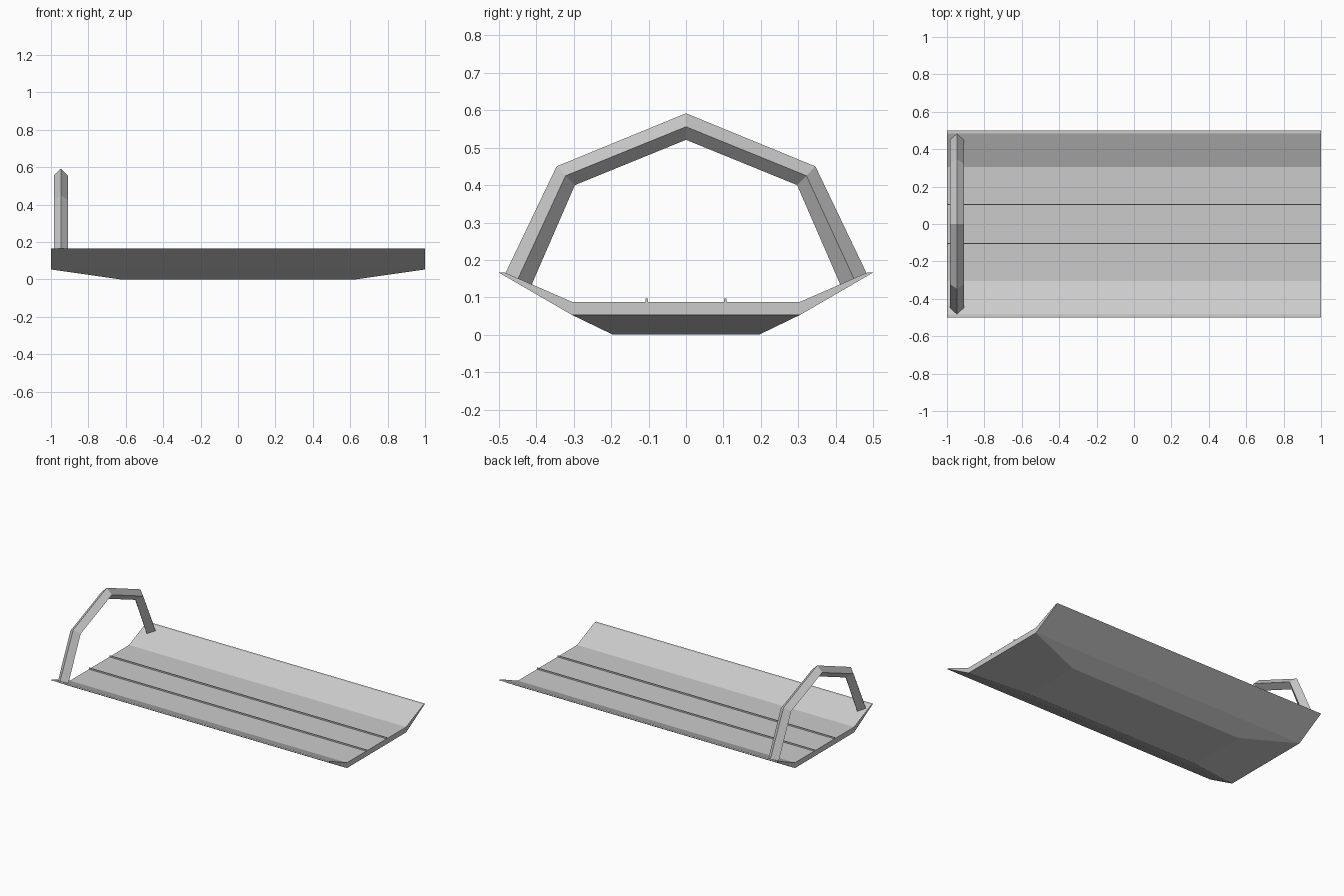
import bpy
import bmesh

if "Cube" in bpy.data.objects:
    bpy.data.objects.remove(bpy.data.objects["Cube"])

grey = bpy.data.materials.new("light_grey")
grey.use_nodes = True
colour = (0.6, 0.6, 0.6, 1)
grey.diffuse_color = colour
grey.node_tree.nodes["Principled BSDF"].inputs["Base Color"].default_value = colour


def finish(name, bm):
    bmesh.ops.recalc_face_normals(bm, faces=bm.faces)
    mesh = bpy.data.meshes.new(name)
    bm.to_mesh(mesh)
    bm.free()
    mesh.materials.append(grey)
    obj = bpy.data.objects.new(name, mesh)
    bpy.context.collection.objects.link(obj)
    return obj


def loft(bm, rings):
    """Join closed rings of points in order and cap both ends."""
    loops = [[bm.verts.new(p) for p in ring] for ring in rings]
    for a, b in zip(loops, loops[1:]):
        for i in range(len(a)):
            j = (i + 1) % len(a)
            bm.faces.new((a[i], a[j], b[j], b[i]))
    bm.faces.new(loops[0])
    bm.faces.new(loops[-1])


# Tray: open-ended trough with a flared rim and a tapered underside
half = [(0.305, 0.053), (0.5, 0.166), (0.484, 0.166), (0.305, 0.088)]
section = half + [(-y, z) for y, z in reversed(half)]
bm = bmesh.new()
loft(bm, [[(x, y, z) for y, z in section] for x in (-1, 1)])
bm.faces.ensure_lookup_table()
bottom = next(f for f in bm.faces if all(v.co.z < 0.06 for v in f.verts))
outer = list(bottom.verts)
bm.faces.remove(bottom)
inner = [bm.verts.new((v.co.x * 0.63, v.co.y * 0.64, 0)) for v in outer]
for i in range(4):
    j = (i + 1) % 4
    bm.faces.new((outer[i], outer[j], inner[j], inner[i]))
bm.faces.new(inner)
finish("tray", bm)

# Two thin rails running along the floor
for side, y in (("right", -0.105), ("left", 0.105)):
    bm = bmesh.new()
    w = 0.003
    profile = [(y - w, 0.086), (y + w, 0.086), (y + w, 0.097), (y - w, 0.097)]
    loft(bm, [[(x, py, pz) for py, pz in profile] for x in (-1, 1)])
    finish("floor_rail_" + side, bm)

# Faceted hoop with a diamond section: outer ridge, sides, inner ridge
centre, width = -0.947, 0.037
stations = [((0.483, 0.164), (0.449, 0.15), (0.413, 0.133)),
            ((0.346, 0.45), (0.322, 0.425), (0.297, 0.4)),
            ((0, 0.592), (0, 0.556), (0, 0.521))]
stations += [tuple((-y, z) for y, z in s) for s in stations[1::-1]]
bm = bmesh.new()
loft(bm, [[(centre, *top), (centre + width, *mid),
           (centre, *low), (centre - width, *mid)]
          for top, mid, low in stations])
finish("hoop_handle", bm)
